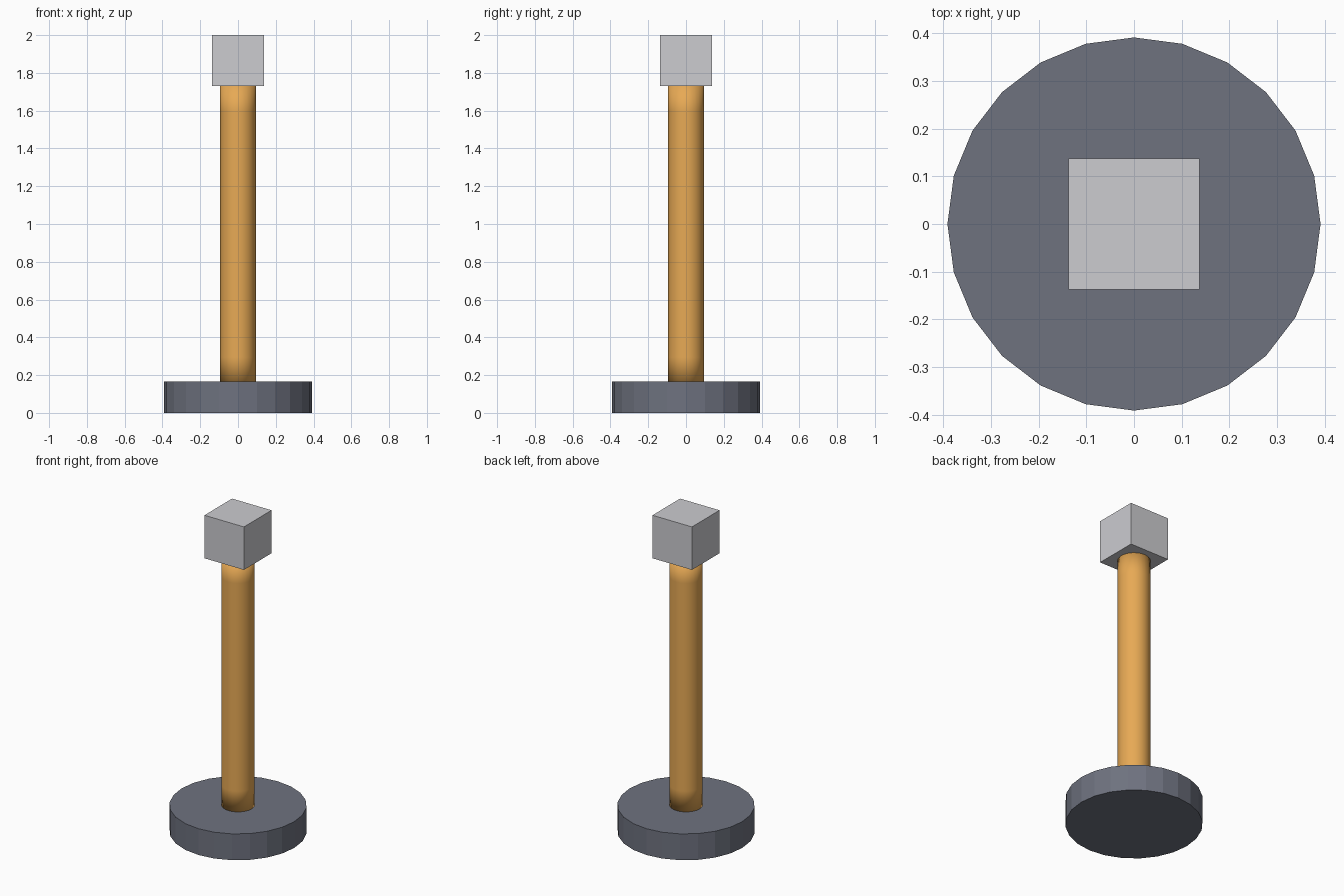
import bpy
import bmesh
from mathutils import Matrix

cube = bpy.data.objects.get("Cube")
if cube:
    bpy.data.objects.remove(cube, do_unlink=True)


def material(name, srgb):
    color = [((c / 255 + 0.055) / 1.055) ** 2.4 for c in srgb] + [1.0]
    mat = bpy.data.materials.new(name)
    mat.use_nodes = True
    mat.diffuse_color = color
    mat.node_tree.nodes["Principled BSDF"].inputs["Base Color"].default_value = color
    return mat


def finish(name, bm, mat, smooth=False):
    mesh = bpy.data.meshes.new(name)
    for face in bm.faces:
        face.smooth = smooth
    bm.to_mesh(mesh)
    bm.free()
    mesh.materials.append(mat)
    obj = bpy.data.objects.new(name, mesh)
    bpy.context.collection.objects.link(obj)
    return obj


def cylinder(name, radius, bottom, top, sides, mat, smooth=False, loops=()):
    bm = bmesh.new()
    bmesh.ops.create_cone(bm, cap_ends=True, segments=sides, radius1=radius,
                          radius2=radius, depth=top - bottom,
                          matrix=Matrix.Translation((0, 0, (bottom + top) / 2)))
    # Edge loops across the shaft
    for z in loops:
        bmesh.ops.bisect_plane(bm, geom=bm.verts[:] + bm.edges[:] + bm.faces[:],
                               plane_co=(0, 0, z), plane_no=(0, 0, 1))
    return finish(name, bm, mat, smooth)


BASE_TOP, POLE_TOP, HEIGHT = 0.165, 1.73, 2.0

slate = material("slate grey", (110, 114, 127))
amber = material("amber", (232, 170, 85))
silver = material("light grey", (204, 204, 208))

# Faceted round foot
cylinder("base", 0.391, 0, BASE_TOP, 24, slate)

# Smooth pole whose shading rolls over at both ends
cylinder("pole", 0.094, BASE_TOP, POLE_TOP, 24, amber, smooth=True,
         loops=(BASE_TOP + 0.13, POLE_TOP - 0.13))

# Square block on top
bm = bmesh.new()
size = HEIGHT - POLE_TOP
bmesh.ops.create_cube(bm, size=1, matrix=Matrix.Translation((0, 0, POLE_TOP + size / 2))
                      @ Matrix.Diagonal((0.274, 0.274, size, 1)))
finish("top_block", bm, silver)
